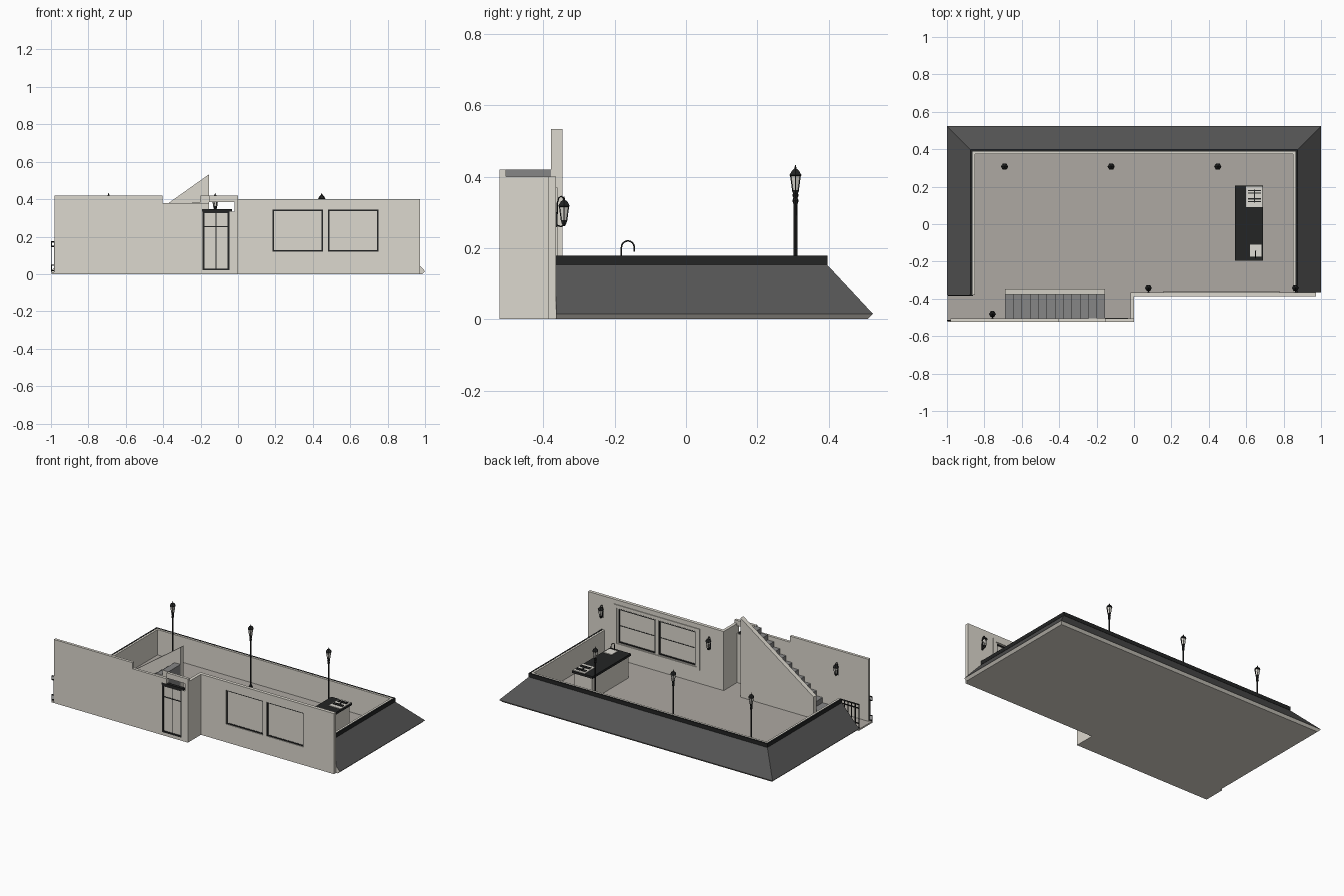
import bpy, bmesh, math

if "Cube" in bpy.data.objects:
    bpy.data.objects.remove(bpy.data.objects["Cube"])


def mat(name, r, g, b):
    m = bpy.data.materials.new(name)
    m.diffuse_color = (r, g, b, 1)
    m.use_nodes = True
    m.node_tree.nodes["Principled BSDF"].inputs["Base Color"].default_value = m.diffuse_color
    return m


WALL = mat("warm plaster", .72, .69, .62)
FLOOR = mat("grey paving", .42, .395, .36)
ROOF = mat("dark slate", .09, .09, .09)
STAIR = mat("stair concrete", .24, .24, .24)
BLACK = mat("black metal", .017, .018, .018)
STEEL = mat("pale steel", .74, .72, .66)


def finish(name, bm, *mats):
    bmesh.ops.recalc_face_normals(bm, faces=bm.faces)
    me = bpy.data.meshes.new(name)
    bm.to_mesh(me)
    bm.free()
    for m in mats:
        me.materials.append(m)
    ob = bpy.data.objects.new(name, me)
    bpy.context.collection.objects.link(ob)
    return ob


def boxes(name, m, *dims):
    """One object from boxes given as (x0, x1, y0, y1, z0, z1)."""
    bm = bmesh.new()
    for x0, x1, y0, y1, z0, z1 in dims:
        vs = bmesh.ops.create_cube(bm, size=1)["verts"]
        for v in vs:
            v.co = ((x0 + x1) / 2 + v.co.x * (x1 - x0),
                    (y0 + y1) / 2 + v.co.y * (y1 - y0),
                    (z0 + z1) / 2 + v.co.z * (z1 - z0))
    return finish(name, bm, m)


def prism(name, mats, pts, depth):
    """Extrude a flat outline along the depth vector."""
    bm = bmesh.new()
    f = bm.faces.new([bm.verts.new(p) for p in pts])
    ext = bmesh.ops.extrude_face_region(bm, geom=[f])["geom"]
    bmesh.ops.translate(bm, vec=depth, verts=[v for v in ext if isinstance(v, bmesh.types.BMVert)])
    return finish(name, bm, *mats)


def lathe(name, m, x, y, rings, n=6):
    """Stacked n-sided rings of (radius, z)."""
    bm = bmesh.new()
    loops = [[bm.verts.new((x + r * math.cos(math.tau * i / n), y + r * math.sin(math.tau * i / n), z))
              for i in range(n)] for r, z in rings]
    for a, b in zip(loops, loops[1:]):
        for i in range(n):
            bm.faces.new((a[i], a[(i + 1) % n], b[(i + 1) % n], b[i]))
    bm.faces.new(loops[0])
    bm.faces.new(loops[-1])
    return finish(name, bm, m)


def tube(name, m, paths, r):
    cu = bpy.data.curves.new(name, "CURVE")
    cu.dimensions = "3D"
    cu.bevel_depth, cu.bevel_resolution, cu.use_fill_caps = r, 1, True
    for pts in paths:
        sp = cu.splines.new("POLY")
        sp.points.add(len(pts) - 1)
        for p, q in zip(sp.points, pts):
            p.co = (*q, 1)
    cu.materials.append(m)
    ob = bpy.data.objects.new(name, cu)
    bpy.context.collection.objects.link(ob)


def sweep(name, profile, seg, *mats):
    """Sweep (inset, z) around the three mitred sides; seg = material per profile edge."""
    bm = bmesh.new()
    cols = []
    for o, z in profile:
        path = ((-1 + o, -.38), (-1 + o, .524 - o), (1 - o, .524 - o), (1 - o, -.365))
        cols.append([bm.verts.new((x, y, z)) for x, y in path])
    n = len(cols)
    for k in range(n):
        a, b = cols[k], cols[(k + 1) % n]
        for i in range(3):
            bm.faces.new((a[i], a[i + 1], b[i + 1], b[i])).material_index = seg[k]
    bm.faces.new([c[0] for c in cols])
    bm.faces.new([c[3] for c in cols])
    return finish(name, bm, *mats)


# Ground slab (paved on top, plaster elsewhere) and sloped parapet on three sides
slab = prism("floor_slab", (WALL, FLOOR),
             [(-.998, -.523, 0), (0, -.523, 0), (0, -.387, 0), (.972, -.387, 0),
              (.972, .50, 0), (-.972, .50, 0), (-.972, -.38, 0), (-.998, -.38, 0)], (0, 0, .01))
for p in slab.data.polygons:
    p.material_index = int(p.normal.z > .5)
sweep("sloped_parapet", [(.015, 0), (0, .015), (.13, .155), (.14, .155), (.14, 0)], (0, 1, 0, 0, 0), WALL, ROOF)
sweep("parapet_cap", [(.127, .153), (.127, .178), (.137, .178), (.137, .153)], (0,) * 4, BLACK)
sweep("parapet_inner_wall", [(.137, 0), (.137, .177), (.15, .177), (.15, 0)], (0,) * 4, WALL)

# Right front wall with two window openings
A, B = -.387, -.365
WINS = ((.185, .455), (.48, .75))
boxes("front_wall", WALL, (-.02, .185, A, B, 0, .4), (.75, .972, A, B, 0, .4), (.185, .75, A, B, 0, .12),
      (.185, .75, A, B, .345, .4), (.455, .48, A, B, .12, .345))


def frame(x0, x1, y0, y1, z0, z1, t):
    return [(x0, x1, y0, y1, z0, z0 + t), (x0, x1, y0, y1, z1 - t, z1),
            (x0, x0 + t, y0, y1, z0, z1), (x1 - t, x1, y0, y1, z0, z1)]


for i, (x0, x1) in enumerate(WINS):
    boxes(f"window_pane_{i}", WALL, (x0, x1, -.379, -.373, .12, .345))
    boxes(f"window_frame_{i}", BLACK, *frame(x0, x1, -.382, -.368, .12, .345, .008))
    boxes(f"window_bar_{i}", BLACK, (x0, x1, -.373, -.37, .231, .234))
boxes("window_trim", WALL, *frame(.155, .78, B, -.36, .095, .37, .02))

# Left front wall with doorway, lintel and return wall
C, D = -.523, -.505
boxes("entrance_wall", WALL, (-.98, -.405, C, D, 0, .42), (-.405, -.19, C, D, 0, .38),
      (-.19, -.155, C, D, .335, .38), (-.045, -.02, C, D, 0, .335), (-.155, -.02, C, D, .385, .42),
      (-.19, -.045, C, D, 0, .02), (-.02, 0, C, D, 0, .42))
boxes("return_wall", WALL, (-.02, 0, D, A, 0, .4))

# Door
boxes("door_panel", WALL, (-.19, -.045, -.517, -.509, .02, .335))
boxes("door_frame", BLACK, *frame(-.189, -.045, -.523, -.506, .02, .335, .01),
      (-.119, -.115, -.520, -.506, .02, .335), (-.189, -.045, -.520, -.506, .252, .257),
      *[(-.189, -.045, -.509, -.506, z, z + .005) for z in (.09, .17)])
boxes("door_canopy", BLACK, (-.192, -.032, -.5232, -.503, .333, .347))

# Staircase: concrete treads and risers, plaster sides, solid sloping side wall
N, X0, X1, TOP = 12, -.69, -.155, .42
run, rise = (X1 - X0) / N, (TOP - .01) / N
outline = [(X0, D, .01)]
for k in range(N):
    outline += [(X0 + k * run, D, .01 + (k + 1) * rise), (X0 + (k + 1) * run, D, .01 + (k + 1) * rise)]
outline.append((X1, D, .01))
stairs = prism("stairs", (STAIR, WALL), outline, (0, .127, 0))
for p in stairs.data.polygons:
    p.material_index = int(abs(p.normal.y) > .5)
prism("stair_side_wall", (WALL,),
      [(X0, -.378, .01), (X1, -.378, .01), (X1, -.378, .533), (X0, -.378, .153)], (0, .031, 0))

# Kitchen counter with grill, sink and tap
boxes("counter_body", WALL, (.55, .68, -.185, .195, .01, .155))
boxes("counter_top", BLACK, (.54, .69, -.195, .205, .155, .17))
boxes("grill_plate", STEEL, (.6, .688, .09, .2, .17, .174))
boxes("grill_bars", BLACK, *[(.61, .68, y - .003, y + .003, .174, .178) for y in (.12, .135, .165, .18)],
      (.642, .648, .115, .185, .174, .177))
boxes("sink", STEEL, (.62, .682, -.175, -.11, .17, .174))
arc = [(.65, -.163 - .018 * math.cos(a * math.pi / 8), .202 + .018 * math.sin(a * math.pi / 8)) for a in range(9)]
tube("tap", BLACK, [[(.65, -.181, .172)] + arc + [(.65, -.145, .19)]], .0025)


def lantern(name, x, y, z, s):
    """Six-sided tapered lantern; z is the underside of the glass."""
    r0, r1, h = .009 * s, .016 * s, .045 * s
    lathe(name + "_glass", STEEL, x, y, [(r0 * .92, z), (r1 * .92, z + h)])
    lathe(name + "_base", BLACK, x, y, [(.003 * s, z - .014 * s), (.008 * s, z - .007 * s),
                                        (r0 * 1.1, z), (r0 * 1.1, z + .003)])
    lathe(name + "_roof", BLACK, x, y, [(r1, z + h - .003), (.0195 * s, z + h), (.012 * s, z + h + .012 * s),
                                        (.004 * s, z + h + .018 * s), (.003 * s, z + h + .022 * s),
                                        (.001, z + h + .028 * s)])
    bars = []
    for i in range(6):
        c, d = math.cos(math.tau * i / 6), math.sin(math.tau * i / 6)
        bars.append([(x + r0 * c, y + r0 * d, z), (x + r1 * c, y + r1 * d, z + h)])
    tube(name + "_bars", BLACK, bars, .0014 * s)


# Three lamp posts along the back
for i, x in enumerate((-.692, -.122, .448)):
    y = .307
    lathe(f"lamp_post_{i}", BLACK, x, y, [(.01, .01), (.01, .025), (.0055, .035), (.005, .32), (.009, .333),
                                          (.006, .34), (.009, .348), (.005, .356)], 8)
    lantern(f"post_lantern_{i}", x, y, .359, 1)

# Three wall lamps on hooked brackets
for i, (x, w) in enumerate(((.077, B), (.863, B), (-.757, D))):
    y = w + .023
    lantern(f"wall_lantern_{i}", x, y, .275, .95)
    boxes(f"wall_lamp_plate_{i}", BLACK, (x - .006, x + .006, w, w + .004, .258, .3))
    tube(f"wall_lamp_bracket_{i}", BLACK, [[(x, w + .003, .27), (x, w + .004, .325), (x, w + .008, .34),
                                            (x, w + .015, .345), (x, w + .021, .34), (x, y, .325)],
                                           [(x, w + .003, .264), (x, w + .014, .26), (x, y, .264)]], .0022)

# Side railing and gate stub at the left end
G, H = -.385, -.379
boxes("side_railing", BLACK, *[(-.998, -.86, G, H, z, z + .006) for z in (.015, .045, .145, .169)],
      *[(-.998 + k * .0265, -.994 + k * .0265, G, H, .012, .175) for k in range(6)])
boxes("gate_stub", BLACK, *[(-1, -.965, -.519, -.513, z, z + .005) for z in (.015, .045, .145, .17)],
      (-1, -.996, -.519, -.513, .01, .05), (-1, -.996, -.519, -.513, .145, .175),
      (-.985, -.981, -.519, -.513, .01, .175))
